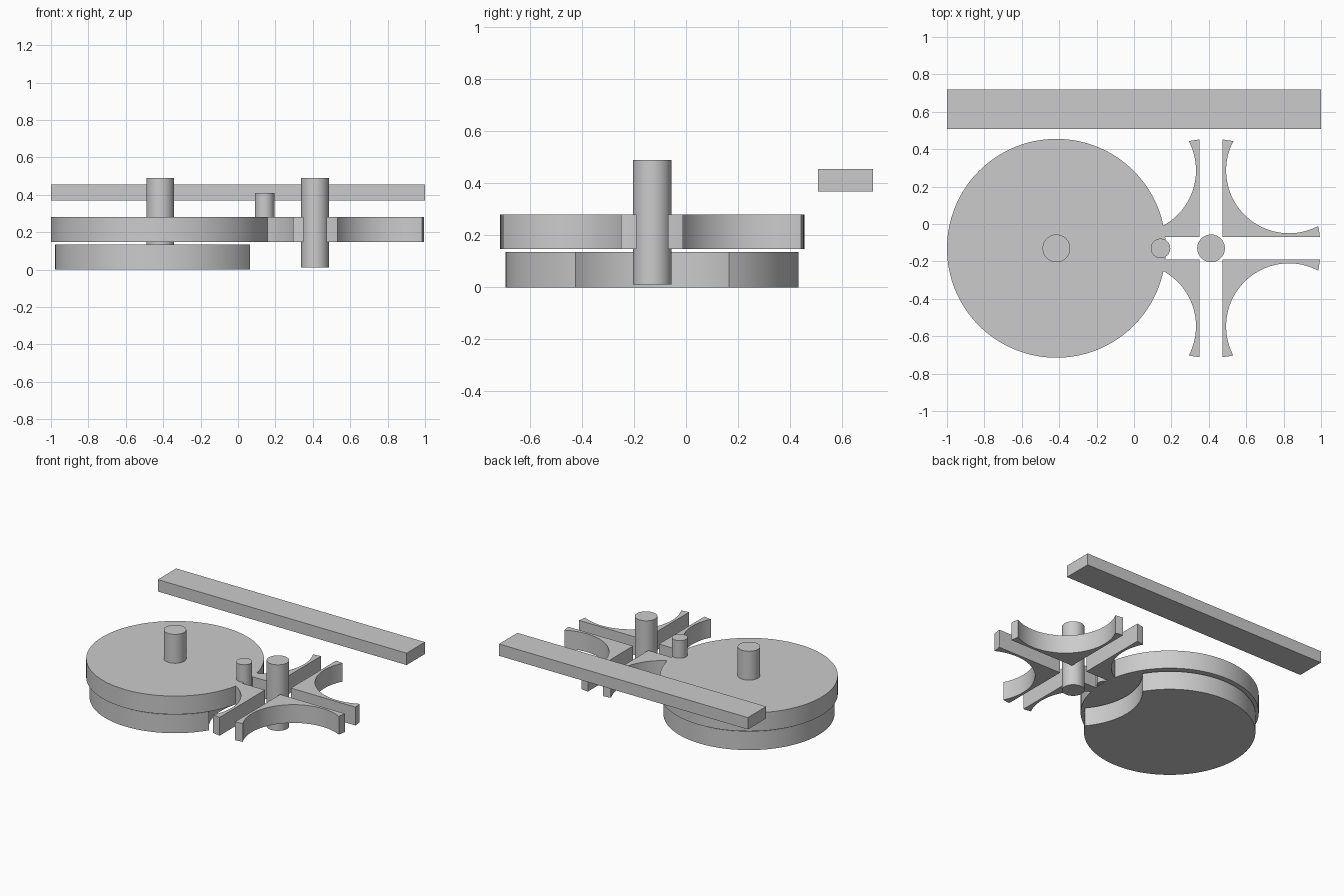
import bpy, bmesh
from math import sin, cos, asin, acos, atan2, pi, radians

if "Cube" in bpy.data.objects:
    bpy.data.objects.remove(bpy.data.objects["Cube"])

DX, WX, CY = -0.415, 0.412, -0.13      # driver axis x, wheel axis x, shared y


def arc(cx, cy, r, a0, a1, n):
    return [(cx + r * cos(a0 + (a1 - a0) * i / n),
             cy + r * sin(a0 + (a1 - a0) * i / n)) for i in range(n + 1)]


def prism(name, profiles, z0, z1):
    """Extrude one or more closed counter-clockwise outlines from z0 to z1."""
    bm = bmesh.new()
    for pts in profiles:
        face = bm.faces.new([bm.verts.new((x, y, z0)) for x, y in pts])
        top = bmesh.ops.extrude_face_region(bm, geom=[face])["geom"]
        for v in top:
            if isinstance(v, bmesh.types.BMVert):
                v.co.z = z1
    bmesh.ops.recalc_face_normals(bm, faces=bm.faces)
    me = bpy.data.meshes.new(name)
    bm.to_mesh(me)
    bm.free()
    ob = bpy.data.objects.new(name, me)
    bpy.context.collection.objects.link(ob)
    bpy.ops.object.select_all(action='DESELECT')
    ob.select_set(True)
    bpy.context.view_layer.objects.active = ob
    bpy.ops.object.shade_smooth_by_angle(angle=radians(30))
    return ob


def cylinder(name, x, r, z0, z1, n=64):
    return prism(name, [arc(x, CY, r, 0, 2 * pi, n)[:-1]], z0, z1)


# Driver disc with its shaft and drive pin
cylinder("driver_disc", DX, 0.585, 0.147, 0.28, 128)
cylinder("driver_shaft", DX, 0.074, 0.13, 0.49)
cylinder("drive_pin", 0.142, 0.052, 0.15, 0.408, 48)

# Locking disc with a concave bite centred on the wheel axis
R, hy, hx = 0.563, 0.295, 0.48
a = atan2(hy, hx)
bx = DX + hx - WX
br = (bx * bx + hy * hy) ** 0.5
b = atan2(hy, -bx)
bite = arc(WX, CY, br, pi + b, pi - b, 32)
prism("locking_disc", [arc(DX, CY, R, a, 2 * pi - a, 112) + bite[1:-1]], 0.0, 0.135)

# Slotted wheel: four quadrant pieces, each with a concave cut
R, h, c, r = 0.585, 0.061, 0.4165, 0.336
D = c * 2 ** 0.5
t0 = asin(h / R)
t1 = pi / 4 - acos((R * R + D * D - r * r) / (2 * R * D))
px, py = R * cos(t1), R * sin(t1)
s0 = atan2(py - c, px - c)
s1 = -pi - pi / 2 - s0 + 2 * pi          # mirrored about the 45 degree line
while s1 > s0:
    s1 -= 2 * pi
quad = [(h, h)] + arc(0, 0, R, t0, t1, 4) + arc(c, c, r, s0, s1, 48)[1:-1] \
    + arc(0, 0, R, pi / 2 - t1, pi / 2 - t0, 4)
pieces = []
for k in range(4):
    ck, sk = [(1, 0), (0, 1), (-1, 0), (0, -1)][k]
    pieces.append([(WX + x * ck - y * sk, CY + x * sk + y * ck) for x, y in quad])
prism("slotted_wheel", pieces, 0.147, 0.28)
cylinder("wheel_shaft", WX, 0.074, 0.01, 0.49)

# Rear support bar
prism("support_bar", [[(-1, 0.507), (1, 0.507), (1, 0.718), (-1, 0.718)]], 0.368, 0.454)
